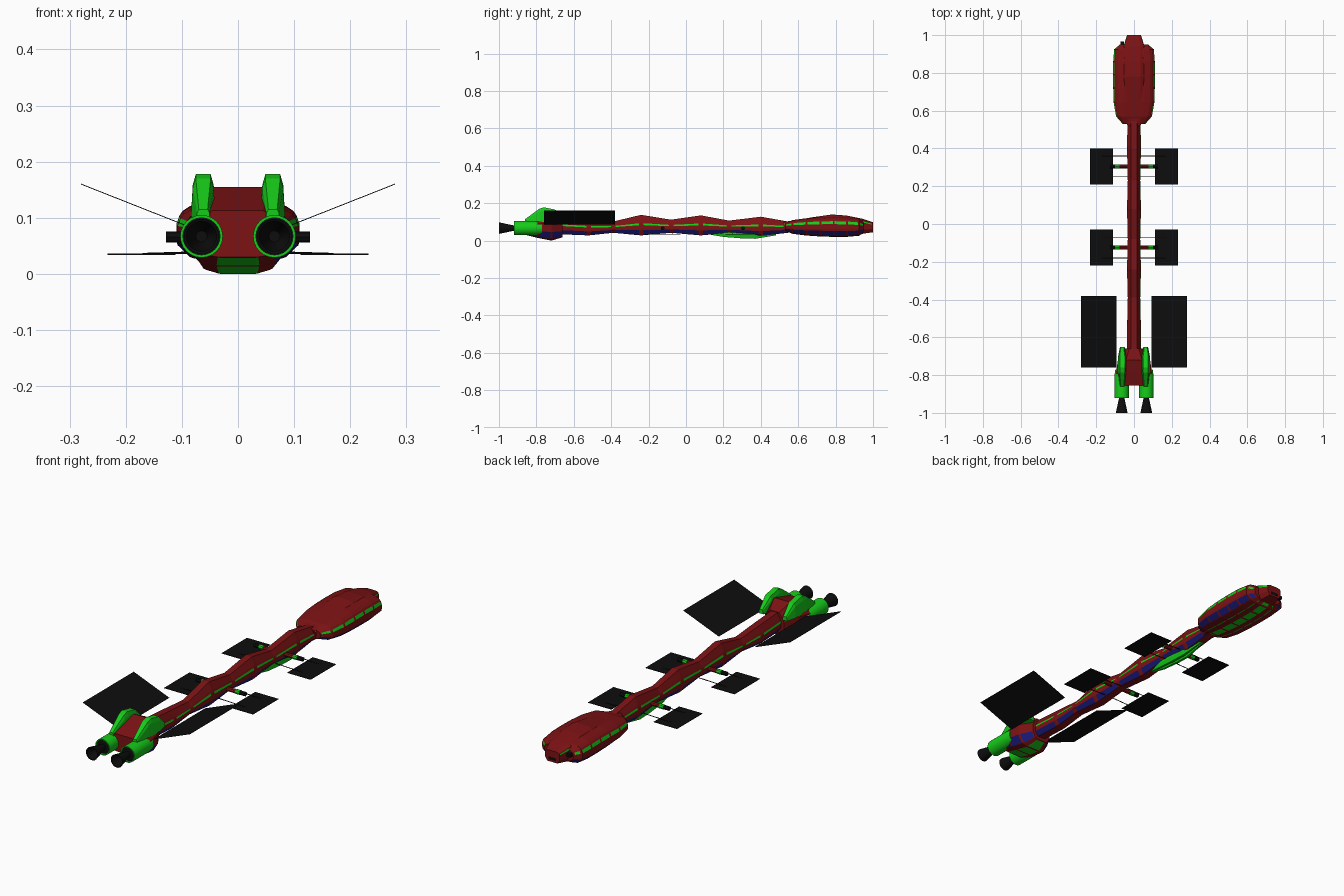
import bpy, bmesh, math
from mathutils import Vector, Matrix

if "Cube" in bpy.data.objects:
    bpy.data.objects.remove(bpy.data.objects["Cube"])


def mat(name, rgb):
    m = bpy.data.materials.new(name)
    m.diffuse_color = (*rgb, 1)
    m.use_nodes = True
    m.node_tree.nodes["Principled BSDF"].inputs["Base Color"].default_value = m.diffuse_color
    return m


MATS = [mat("hull_red", (0.2, 0.006, 0.007)), mat("bright_green", (0.008, 0.6, 0.01)),
        mat("stripe_blue", (0.01, 0.01, 0.2)), mat("black", (0.004, 0.004, 0.004))]
R, G, B, K = range(4)


def finish(name, bm):
    bmesh.ops.recalc_face_normals(bm, faces=bm.faces)
    me = bpy.data.meshes.new(name)
    bm.to_mesh(me)
    bm.free()
    for m in MATS:
        me.materials.append(m)
    ob = bpy.data.objects.new(name, me)
    bpy.context.collection.objects.link(ob)
    return ob


def loft(name, stations, half, bottom=R, base=R, cx=0, gap=0.005, dashes=True):
    """Stations are (y, half width, bottom z, top z). Half profile is (u, v, colour of the
    strip down to the next point). Coloured strips are broken by a gap at every station."""
    rings = []
    for i, s in enumerate(stations):
        if dashes and i:
            a, b = Vector(stations[i - 1]), Vector(s)
            f = gap / (b[0] - a[0])
            rings += [(a.lerp(b, f), False), (a.lerp(b, 1 - f), True)]
        rings.append((Vector(s), False))
    n = len(half)
    colours = [h[2] for h in half[:-1]] + [bottom] + [h[2] for h in half[-2::-1]] + [base]
    pts = [(u, v) for u, v, _ in half] + [(-u, v) for u, v, _ in half[::-1]]
    bm = bmesh.new()
    prev = None
    for (y, w, zb, zt), dash in rings:
        ring = [bm.verts.new((cx + u * w, y, zb + v * (zt - zb))) for u, v in pts]
        if prev:
            for j in range(2 * n):
                k = (j + 1) % (2 * n)
                f = bm.faces.new((prev[j], prev[k], ring[k], ring[j]))
                f.material_index = colours[j] if dash else base
        else:
            bm.faces.new(ring).material_index = base
        prev = ring
    bm.faces.new(prev).material_index = base
    return finish(name, bm)


def lathe(name, prof, cx, cz, m, seg=24):
    """Turn (y, radius) points around the y axis."""
    bm = bmesh.new()
    vs = [bm.verts.new((r, y, 0)) for y, r in prof]
    es = [bm.edges.new(p) for p in zip(vs, vs[1:])]
    bmesh.ops.spin(bm, geom=vs + es, cent=(0, 0, 0), axis=(0, 1, 0), angle=2 * math.pi,
                   steps=seg, use_merge=True)
    bmesh.ops.remove_doubles(bm, verts=bm.verts, dist=1e-5)
    for f in bm.faces:
        f.material_index = m
    bmesh.ops.translate(bm, verts=bm.verts, vec=(cx, 0, cz))
    ob = finish(name, bm)
    bpy.ops.object.select_all(action='DESELECT')
    ob.select_set(True)
    bpy.context.view_layer.objects.active = ob
    bpy.ops.object.shade_smooth_by_angle(angle=math.radians(35))


def box(name, loc, size, m, tilt=0):
    bm = bmesh.new()
    bmesh.ops.create_cube(bm, size=1)
    bm.transform(Matrix.Translation(loc) @ Matrix.Rotation(tilt, 4, 'Y')
                 @ Matrix.Diagonal((*size, 1)))
    for f in bm.faces:
        f.material_index = m
    finish(name, bm)


def rod(name, a, b, r, m, seg=8):
    a, b = Vector(a), Vector(b)
    bm = bmesh.new()
    bmesh.ops.create_cone(bm, cap_ends=True, segments=seg, radius1=r, radius2=r,
                          depth=(b - a).length)
    bm.transform(Matrix.Translation((a + b) / 2)
                 @ (b - a).to_track_quat('Z', 'Y').to_matrix().to_4x4())
    for f in bm.faces:
        f.material_index = m
    finish(name, bm)


# Undulating spine with green and blue dashed stripes
loft("spine", [(-0.70, .036, .035, .125), (-0.52, .036, .028, .112), (-0.39, .033, .042, .102),
               (-0.24, .037, .028, .138), (-0.08, .033, .042, .112), (0.08, .037, .028, .135),
               (0.23, .033, .042, .107), (0.40, .037, .025, .128), (0.57, .034, .045, .098)],
     [(.45, 1, R), (.85, .69, R), (.94, .60, G), (1, .5, R), (1, .34, R), (.98, .25, B),
      (.55, 0, R)], gap=.012)

# Head: raised centre body over a wide lobe with a green underside grid
loft("head_centre", [(0.52, .035, .045, .10), (0.57, .048, .045, .107), (0.67, .056, .042, .124),
                     (0.78, .058, .04, .14), (0.86, .058, .04, .134), (0.94, .056, .036, .118),
                     (1.0, .037, .045, .098)],
     [(.6, 1, R), (.85, .93, R), (.97, .87, G), (1, .75, R), (1, .3, R), (.7, 0, R)])
loft("head_lobes", [(0.53, .06, .055, .095), (0.57, .095, .042, .11), (0.645, .108, .034, .12),
                    (0.72, .11, .03, .126), (0.79, .11, .028, .128), (0.86, .11, .028, .126),
                    (0.925, .105, .033, .118), (0.95, .075, .045, .10)],
     [(.5, 1, R), (.78, .93, R), (.90, .84, R), (.95, .76, G), (1, .6, R), (1, .34, R),
      (.98, .24, B), (.78, .02, R), (.72, 0, R), (.48, -.05, G), (.43, -.055, R),
      (.18, -.08, G), (.13, -.08, R)], bottom=G)
box("nose_sensor", (-.062, .955, .08), (.02, .025, .016), K)
box("nose_window", (0, .995, .06), (.04, .012, .012), K)

# Engine hull with green belly panels
loft("engine_hull", [(-0.855, .09, .03, .113), (-0.79, .096, .014, .134), (-0.72, .085, 0, .155),
                     (-0.66, .05, .018, .125)],
     [(.5, 1, R), (.78, .82, R), (1, .62, R), (1, .38, R), (.99, .30, B), (.72, .06, R),
      (.66, .045, R), (.40, .004, G), (.34, 0, R)], bottom=G)

# Green keel tank under the spine
loft("keel_tank", [(0.13, .010, .032, .05), (0.20, .020, .02, .055), (0.30, .023, .012, .055),
                   (0.37, .023, .010, .055), (0.48, .010, .028, .05)],
     [(1, 1, G), (1, .45, G), (.75, 0, G), (.25, 0, G), (.12, .2, G)],
     base=G, bottom=G, dashes=False)

for s, side in ((-1, "left"), (1, "right")):
    # Humped pod on top of each engine
    loft("pod_" + side, [(-0.86, .013, .09, .115), (-0.785, .022, .10, .170),
                         (-0.76, .022, .10, .178), (-0.70, .022, .10, .166),
                         (-0.65, .012, .10, .12)],
         [(.6, 1, G), (.85, .75, G), (1, 0, G)], base=G, bottom=G, cx=s * .062, dashes=False)

    # Engine drum and flared nozzle
    lathe("engine_" + side, [(-.77, 0), (-.77, .034), (-.80, .038), (-.92, .038), (-.92, .033),
                             (-.90, .033), (-.90, 0)], s * .065, .067, G)
    lathe("nozzle_" + side, [(-.905, 0), (-.905, .033), (-.912, .033), (-.915, .013), (-1, .031),
                             (-.998, .027), (-.93, .010), (-.93, 0)], s * .065, .067, K)

    # Large tilted radiator
    box("radiator_" + side, (s * .187, -.57, .1235), (.2, .38, .0015), K,
        -s * math.atan2(.073, .185))

    # Two booms, each with a flat panel on thin struts
    for y, pos in ((-.125, "rear"), (.305, "fore")):
        tag = f"_{pos}_{side}"
        rod("boom" + tag, (s * .02, y, .066), (s * .092, y, .066), .010, R)
        rod("boom_collar" + tag, (s * .078, y, .066), (s * .1, y, .066), .0112, G)
        rod("boom_tip" + tag, (s * .1, y, .066), (s * .128, y, .066), .010, K)
        box("panel" + tag, (s * .172, y, .035), (.122, .19, .002), K)
        for d in (-.055, .055):
            rod("strut" + tag, (s * .02, y + d, .04), (s * .17, y + d, .0355), .002, K, 6)
